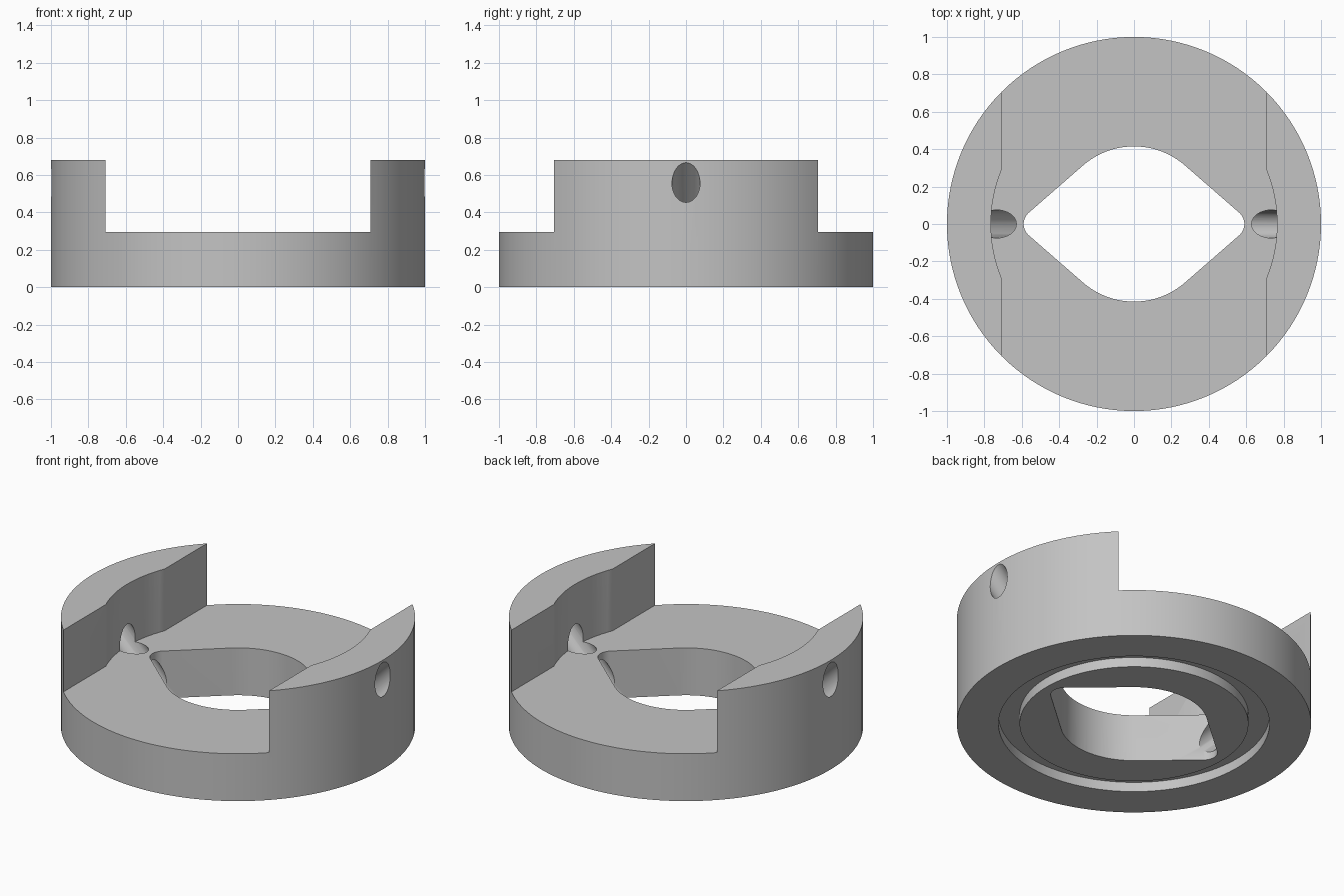
import bpy, bmesh
from math import pi, cos, sin, acos, asin
from mathutils import Matrix, Vector

cube = bpy.data.objects.get("Cube")
if cube:
    bpy.data.objects.remove(cube, do_unlink=True)

grey = bpy.data.materials.new("plain_grey")
grey.use_nodes = True
colour = (0.55, 0.55, 0.55, 1)
grey.diffuse_color = colour
grey.node_tree.nodes["Principled BSDF"].inputs["Base Color"].default_value = colour

HEIGHT, FLOOR = 0.68, 0.295
JAW_X, JAW_R = 0.708, 0.765


def add_object(name, bm):
    bmesh.ops.recalc_face_normals(bm, faces=bm.faces)
    mesh = bpy.data.meshes.new(name)
    bm.to_mesh(mesh)
    bm.free()
    mesh.materials.append(grey)
    obj = bpy.data.objects.new(name, mesh)
    bpy.context.collection.objects.link(obj)
    return obj


def arc(cx, radius, start, end, steps):
    angles = [start + (end - start) * i / steps for i in range(steps + 1)]
    return [(cx + radius * cos(a), radius * sin(a)) for a in angles]


def prism(name, outline, bottom, top):
    bm = bmesh.new()
    face = bm.faces.new([bm.verts.new((x, y, bottom)) for x, y in outline])
    up = bmesh.ops.extrude_face_region(bm, geom=[face])
    verts = [v for v in up["geom"] if isinstance(v, bmesh.types.BMVert)]
    bmesh.ops.translate(bm, verts=verts, vec=(0, 0, top - bottom))
    return add_object(name, bm)


# Round body, turned from a profile with a ring groove underneath
profile = [(0, 0), (0.646, 0), (0.646, 0.06), (JAW_R, 0.06), (JAW_R, 0),
           (1, 0), (1, HEIGHT), (0, HEIGHT)]
bm = bmesh.new()
pts = [bm.verts.new((r, 0, z)) for r, z in profile]
edges = [bm.edges.new(pair) for pair in zip(pts, pts[1:])]
bmesh.ops.spin(bm, geom=pts + edges, cent=(0, 0, 0), axis=(0, 0, 1),
               angle=2 * pi, steps=128, use_duplicate=False)
bmesh.ops.remove_doubles(bm, verts=bm.verts, dist=0.0001)
body = add_object("clamp_body", bm)

# Slot between the jaws, with a hollow in each jaw
a = acos(JAW_X / JAW_R)
half = [(JAW_X, -1.2)] + arc(0, JAW_R, -a, a, 16) + [(JAW_X, 1.2)]
slot = prism("slot_cutter", half + [(-x, -y) for x, y in half], FLOOR, 1)

# Rounded diamond opening
big, small, tip = 0.415, 0.08, 0.51
b = acos((big - small) / tip)
half = arc(tip, small, -b, b, 16) + arc(0, big, b, pi - b, 24)
opening = prism("opening_cutter", half + [(-x, -y) for x, y in half], -0.5, 1)

cutters = [slot, opening]

# Slanted pin holes from the outside of each jaw down to the opening
for side, label in ((1, "left"), (-1, "right")):
    bm = bmesh.new()
    place = Matrix.Translation((side * 0.85, 0, 0.41)) @ Matrix.Rotation(side * pi / 4, 4, "Y")
    bmesh.ops.create_cone(bm, cap_ends=True, segments=40, radius1=0.075,
                          radius2=0.075, depth=1.1, matrix=place)
    cutters.append(add_object(label + "_hole_cutter", bm))

for cutter in cutters:
    cutter.hide_render = True
    mod = body.modifiers.new(cutter.name, "BOOLEAN")
    mod.operation = "DIFFERENCE"
    mod.solver = "EXACT"
    mod.object = cutter

# Bake the cuts and tidy up
bpy.context.view_layer.objects.active = body
body.select_set(True)
for mod in list(body.modifiers):
    bpy.ops.object.modifier_apply(modifier=mod.name)
for cutter in cutters:
    bpy.data.objects.remove(cutter, do_unlink=True)
bpy.ops.object.shade_smooth_by_angle(angle=pi / 6)
